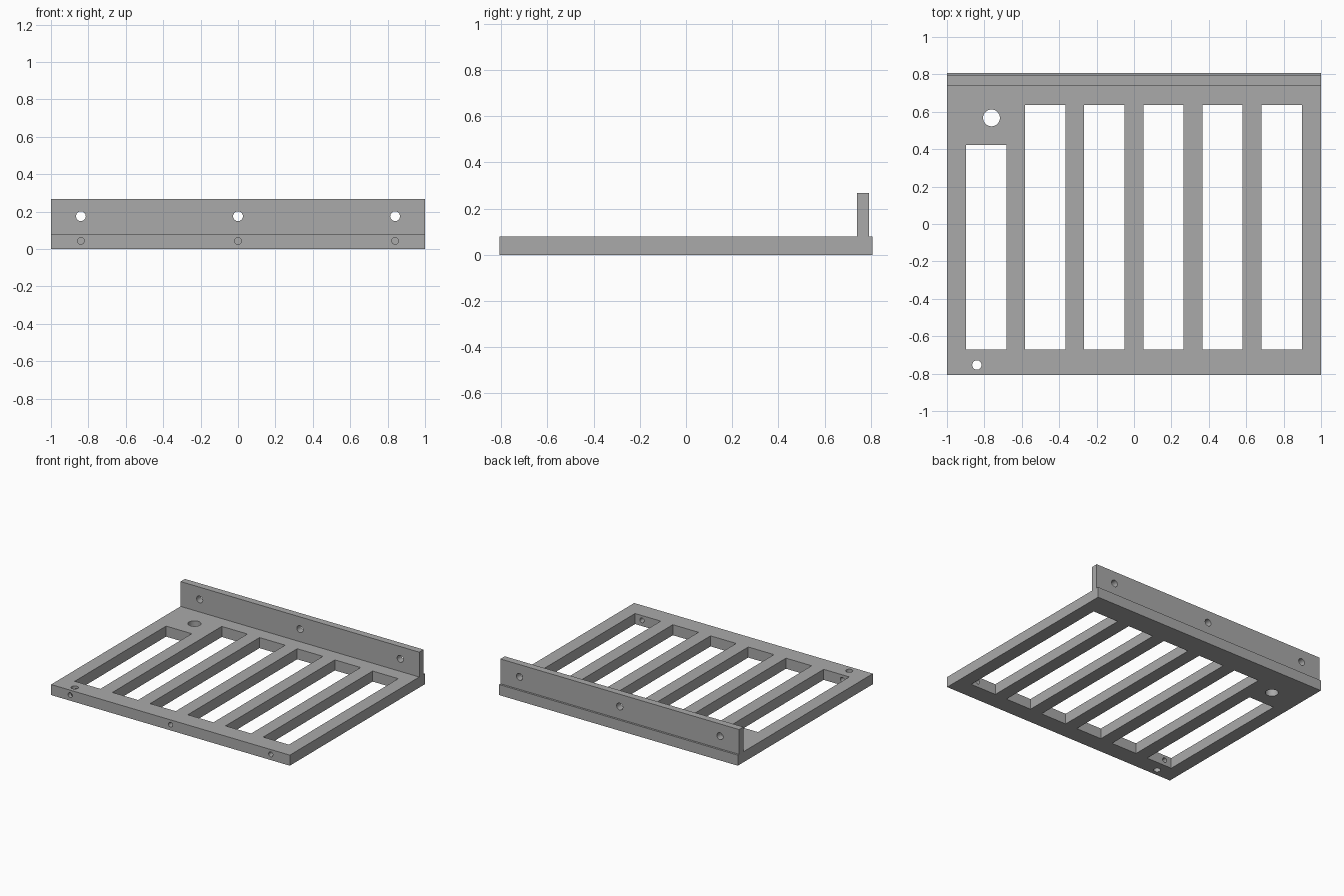
import bpy
from math import radians

default = bpy.data.objects.get("Cube")
if default:
    bpy.data.objects.remove(default, do_unlink=True)

grey = bpy.data.materials.new("plain grey")
grey.use_nodes = True
colour = (0.4, 0.4, 0.4, 1)
grey.diffuse_color = colour
grey.node_tree.nodes["Principled BSDF"].inputs["Base Color"].default_value = colour


def box(name, low, high):
    """Axis-aligned box between two corners."""
    bpy.ops.mesh.primitive_cube_add(size=1, location=[(a + b) / 2 for a, b in zip(low, high)])
    ob = bpy.context.object
    ob.name = name
    ob.scale = [b - a for a, b in zip(low, high)]
    bpy.ops.object.transform_apply(location=False, rotation=False, scale=True)
    return ob


def drill(name, centre, radius, depth, along_y=False):
    """Cylinder cutter, vertical or running front to back."""
    turn = (radians(90), 0, 0) if along_y else (0, 0, 0)
    bpy.ops.mesh.primitive_cylinder_add(vertices=32, radius=radius, depth=depth,
                                        location=centre, rotation=turn)
    bpy.context.object.name = name
    return bpy.context.object


def cut(body, cutters):
    """Subtract each cutter from the body and discard it."""
    bpy.context.view_layer.objects.active = body
    for cutter in cutters:
        cutter.hide_render = True
        mod = body.modifiers.new("cut", 'BOOLEAN')
        mod.operation, mod.solver, mod.object = 'DIFFERENCE', 'EXACT', cutter
        bpy.ops.object.modifier_apply(modifier=mod.name)
        bpy.data.objects.remove(cutter, do_unlink=True)


def finish(ob):
    ob.data.materials.clear()
    ob.data.materials.append(grey)
    bpy.ops.object.select_all(action='DESELECT')
    ob.select_set(True)
    bpy.context.view_layer.objects.active = ob
    bpy.ops.object.shade_smooth_by_angle(angle=radians(30))


THICK = 0.08
HALF_Y = 0.808
SCREW_X = (-0.84, 0, 0.84)

# Slotted base plate; the first slot is shorter to clear the large hole
plate = box("slotted_plate", (-1, -HALF_Y, 0), (1, HALF_Y, THICK))
cutters = []
for i in range(6):
    x = -0.898 + 0.316 * i
    back = 0.422 if i == 0 else 0.637
    cutters.append(box("slot_cutter", (x, -0.672, -0.1), (x + 0.215, back, 0.2)))

# Vertical holes through the plate
cutters.append(drill("large_hole_cutter", (-0.762, 0.567, 0), 0.045, 0.5))
cutters.append(drill("small_hole_cutter", (-0.84, -0.754, 0), 0.025, 0.5))

# Screw holes in the front edge
for x in SCREW_X:
    cutters.append(drill("edge_hole_cutter", (x, -0.77, 0.043), 0.018, 0.22, True))
cut(plate, cutters)
finish(plate)

# Upright mounting flange with three through holes
flange = box("back_flange", (-1, 0.741, THICK), (1, 0.793, 0.268))
cut(flange, [drill("flange_hole_cutter", (x, 0.767, 0.175), 0.026, 0.3, True) for x in SCREW_X])
finish(flange)
